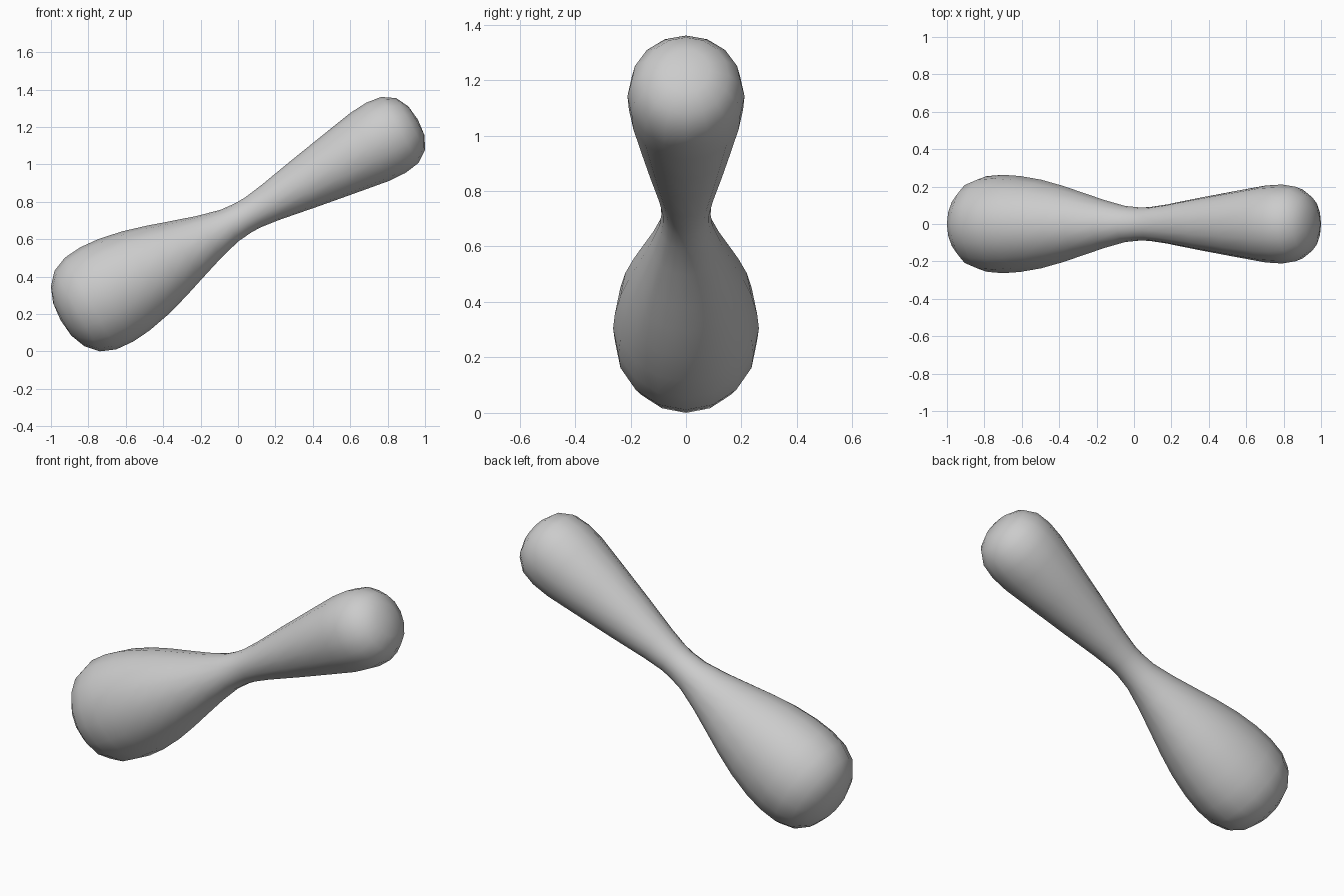
import bpy, bmesh, math
from mathutils import Vector

if "Cube" in bpy.data.objects:
    bpy.data.objects.remove(bpy.data.objects["Cube"])

SIDES = 16
TILT = math.radians(29.3)
WAIST = Vector((0, 0, 0.70))

# distance along the tilted axis, radius in the tilt plane
PROFILE = [(-1.079, 0.100), (-1.046, 0.183), (-0.988, 0.247), (-0.905, 0.281),
           (-0.805, 0.289), (-0.700, 0.280), (-0.570, 0.254), (-0.440, 0.216),
           (-0.330, 0.179), (-0.180, 0.130), (-0.055, 0.097), (0.030, 0.089),
           (0.090, 0.090), (0.200, 0.105), (0.400, 0.141), (0.600, 0.175),
           (0.805, 0.209), (0.905, 0.215), (0.990, 0.203), (1.057, 0.158),
           (1.092, 0.088)]
TIPS = (-1.089, 1.102)

axis = Vector((math.cos(TILT), 0, math.sin(TILT)))
up = Vector((-math.sin(TILT), 0, math.cos(TILT)))
side = Vector((0, 1, 0))

# Lofted dumbbell body, slightly flattened sideways at the thick end
bm = bmesh.new()
rings = []
for s, r in PROFILE:
    flat = 1 - 0.09 * min(1, max(0, -s) / 0.75) if s < 0 else 1 - 0.02 * s
    rings.append([bm.verts.new(WAIST + axis * s
                  + up * r * math.cos(2 * math.pi * i / SIDES)
                  + side * r * flat * math.sin(2 * math.pi * i / SIDES))
                  for i in range(SIDES)])
for a, b in zip(rings, rings[1:]):
    for i in range(SIDES):
        j = (i + 1) % SIDES
        bm.faces.new((a[i], a[j], b[j], b[i]))

# Rounded end caps
for ring, s in zip((rings[0], rings[-1]), TIPS):
    tip = bm.verts.new(WAIST + axis * s)
    for i in range(SIDES):
        bm.faces.new((ring[i], ring[(i + 1) % SIDES], tip))

bmesh.ops.recalc_face_normals(bm, faces=bm.faces[:])
for f in bm.faces:
    f.smooth = True

# Stand on the ground and centre left to right
xs = [v.co.x for v in bm.verts]
low = min(v.co.z for v in bm.verts)
bmesh.ops.translate(bm, verts=bm.verts[:], vec=(-(min(xs) + max(xs)) / 2, 0, -low))

mesh = bpy.data.meshes.new("dumbbell_body")
bm.to_mesh(mesh)
bm.free()
body = bpy.data.objects.new("dumbbell_body", mesh)
bpy.context.collection.objects.link(body)
